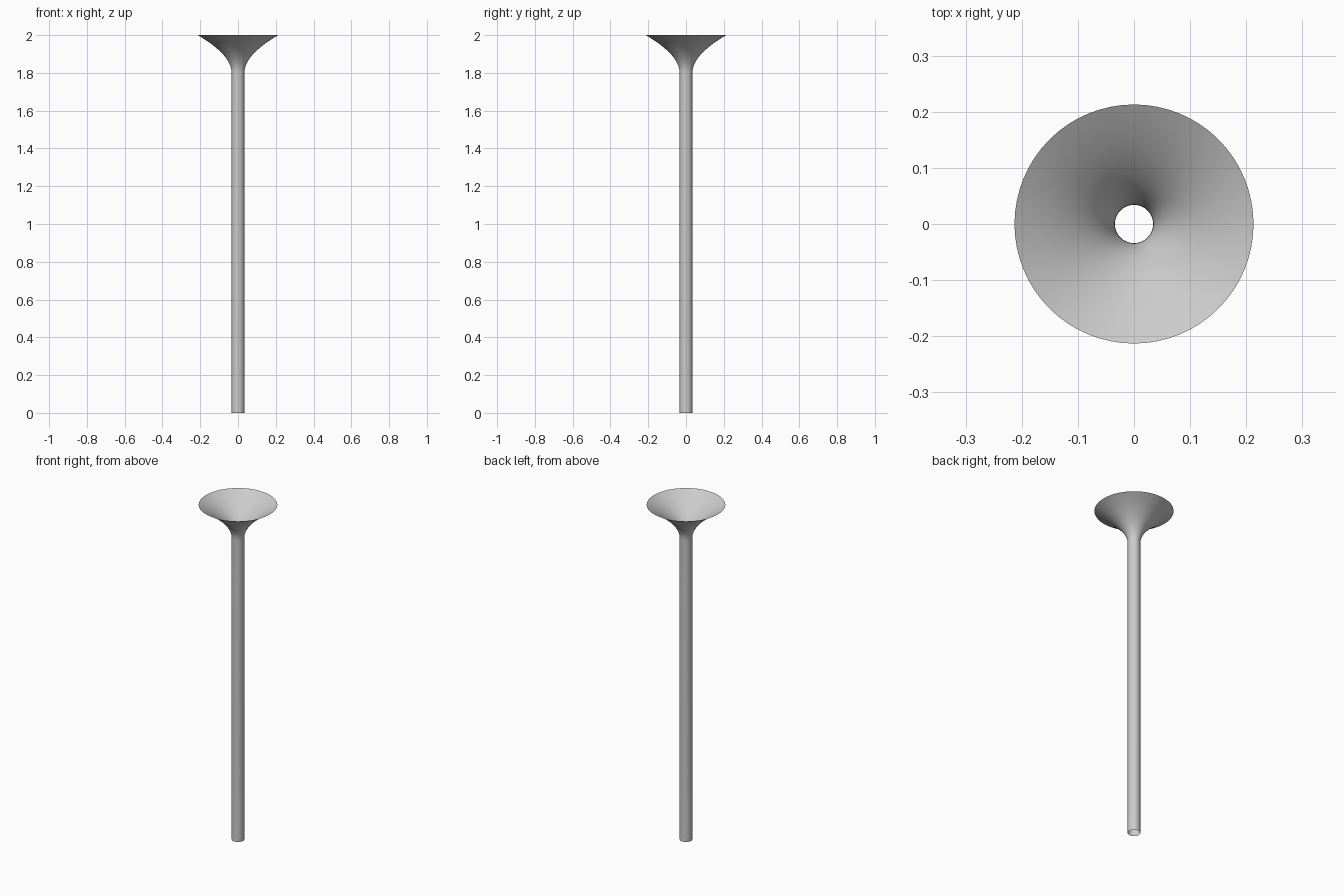
import bpy, bmesh, math

if "Cube" in bpy.data.objects:
    bpy.data.objects.remove(bpy.data.objects["Cube"])

SEGMENTS = 64
TUBE_R, RIM_R = 0.034, 0.213
FLARE_Z, TOP_Z = 1.80, 2.0


def flare_point(t):
    """Quadratic curve from the straight tube out to the rim."""
    p0, p1, p2 = (TUBE_R, FLARE_Z), (TUBE_R, 1.895), (RIM_R, TOP_Z)
    return [(1 - t) ** 2 * a + 2 * t * (1 - t) * b + t * t * c
            for a, b, c in zip(p0, p1, p2)]


# Profile: straight open tube, then the flared mouth
profile = [(TUBE_R, 0.0)] + [flare_point(i / 16) for i in range(17)]

# Revolve the profile into a thin open shell
bm = bmesh.new()
rings = []
for r, z in profile:
    rings.append([bm.verts.new((r * math.cos(2 * math.pi * k / SEGMENTS),
                                r * math.sin(2 * math.pi * k / SEGMENTS), z))
                  for k in range(SEGMENTS)])
for low, high in zip(rings, rings[1:]):
    for k in range(SEGMENTS):
        n = (k + 1) % SEGMENTS
        bm.faces.new((low[k], low[n], high[n], high[k])).smooth = True

mesh = bpy.data.meshes.new("flared_tube")
bm.to_mesh(mesh)
bm.free()
bpy.context.collection.objects.link(bpy.data.objects.new("flared_tube", mesh))
